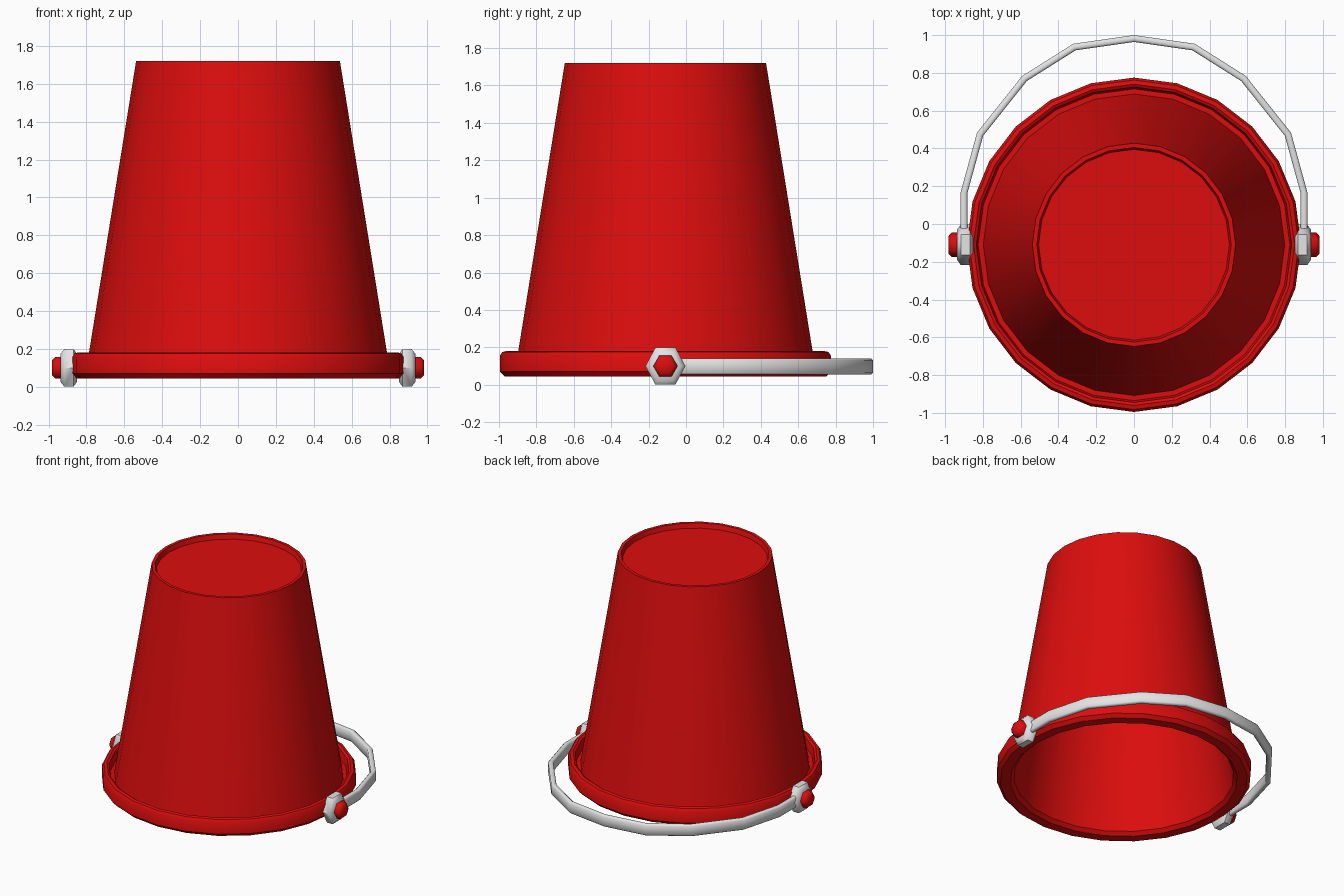
import bpy, bmesh, math
from mathutils import Vector, Matrix

cube = bpy.data.objects.get("Cube")
if cube:
    bpy.data.objects.remove(cube, do_unlink=True)

CY = -0.11   # bucket axis in y
PZ = 0.10    # pivot height


def material(name, color):
    m = bpy.data.materials.new(name)
    m.use_nodes = True
    m.diffuse_color = color
    b = m.node_tree.nodes["Principled BSDF"]
    b.inputs["Base Color"].default_value = color
    b.inputs["Roughness"].default_value = 0.6
    return m


RED = material("bucket red", (0.72, 0.004, 0.004, 1))
WHITE = material("handle white", (0.78, 0.78, 0.78, 1))


def finish(bm, name, mat, angle):
    bmesh.ops.recalc_face_normals(bm, faces=bm.faces)
    me = bpy.data.meshes.new(name)
    bm.to_mesh(me)
    bm.free()
    me.materials.append(mat)
    ob = bpy.data.objects.new(name, me)
    bpy.context.collection.objects.link(ob)
    bpy.ops.object.select_all(action='DESELECT')
    ob.select_set(True)
    bpy.context.view_layer.objects.active = ob
    bpy.ops.object.shade_smooth_by_angle(angle=math.radians(angle))
    return ob


def lathe(name, points, axis, sides, mat, matrix, angle):
    """Spin a polyline about an axis through the origin, then place it."""
    bm = bmesh.new()
    vs = [bm.verts.new(p) for p in points]
    es = [bm.edges.new(pair) for pair in zip(vs, vs[1:])]
    bmesh.ops.spin(bm, geom=vs + es, cent=(0, 0, 0), axis=axis,
                   angle=math.tau, steps=sides)
    bmesh.ops.remove_doubles(bm, verts=bm.verts, dist=0.0005)
    bmesh.ops.transform(bm, matrix=matrix, verts=bm.verts)
    return finish(bm, name, mat, angle)


# Upturned bucket: recessed base, tapered wall, curled rim, hollow inside
profile = [(0, 1.685), (0.505, 1.685), (0.515, 1.72), (0.538, 1.72),
           (0.798, 0.11), (0.825, 0.11), (0.835, 0.17), (0.85, 0.18),
           (0.872, 0.175), (0.885, 0.155), (0.885, 0.07), (0.86, 0.045),
           (0.79, 0.045), (0.765, 0.07), (0.51, 1.65), (0, 1.65)]
lathe("bucket", [(r, 0, z) for r, z in profile], (0, 0, 1), 24, RED,
      Matrix.Translation((0, CY, 0)), 35)

# Hexagonal pivot pins and handle eyes on both sides
pin = [(0.825, 0), (0.825, 0.05), (0.84, 0.065), (0.965, 0.065),
       (0.983, 0.045), (0.983, 0)]
eye = [(0.85, 0), (0.85, 0.08), (0.868, 0.107), (0.917, 0.107),
       (0.937, 0.08), (0.937, 0)]
for side, s in (("left", 1), ("right", -1)):
    place = Matrix.Translation((0, CY, PZ))
    lathe(side + "_pin", [(s * x, r, 0) for x, r in pin], (1, 0, 0), 6,
          RED, place, 50)
    lathe(side + "_handle_eye", [(s * x, r, 0) for x, r in eye], (1, 0, 0), 6,
          WHITE, place @ Matrix.Diagonal((1, 1, 1.07, 1)), 50)

# Flat handle band swept along a mirrored arc
half = [(0.9, CY), (0.9, 0.165), (0.815, 0.475), (0.58, 0.77), (0.315, 0.937)]
path = [Vector(p) for p in half + [(0, 0.982)] + [(-x, y) for x, y in half[::-1]]]
W, H, B = 0.018, 0.043, 0.009
section = [(W, H - B), (W - B, H), (B - W, H), (-W, H - B),
           (-W, B - H), (B - W, -H), (W - B, -H), (W, B - H)]
bm = bmesh.new()
rings = []
for i, p in enumerate(path):
    before = (p - path[i - 1]).normalized() if i else Vector((0, 1))
    after = (path[i + 1] - p).normalized() if i + 1 < len(path) else before
    t = (before + after).normalized()
    n = Vector((t.y, -t.x)) / max(t.dot(after), 0.5)
    rings.append([bm.verts.new((p.x + n.x * a, p.y + n.y * a, 0.0975 + b))
                  for a, b in section])
for r0, r1 in zip(rings, rings[1:]):
    for k in range(len(section)):
        j = (k + 1) % len(section)
        bm.faces.new((r0[k], r0[j], r1[j], r1[k]))
bm.faces.new(rings[0])
bm.faces.new(rings[-1])
finish(bm, "handle", WHITE, 50)
